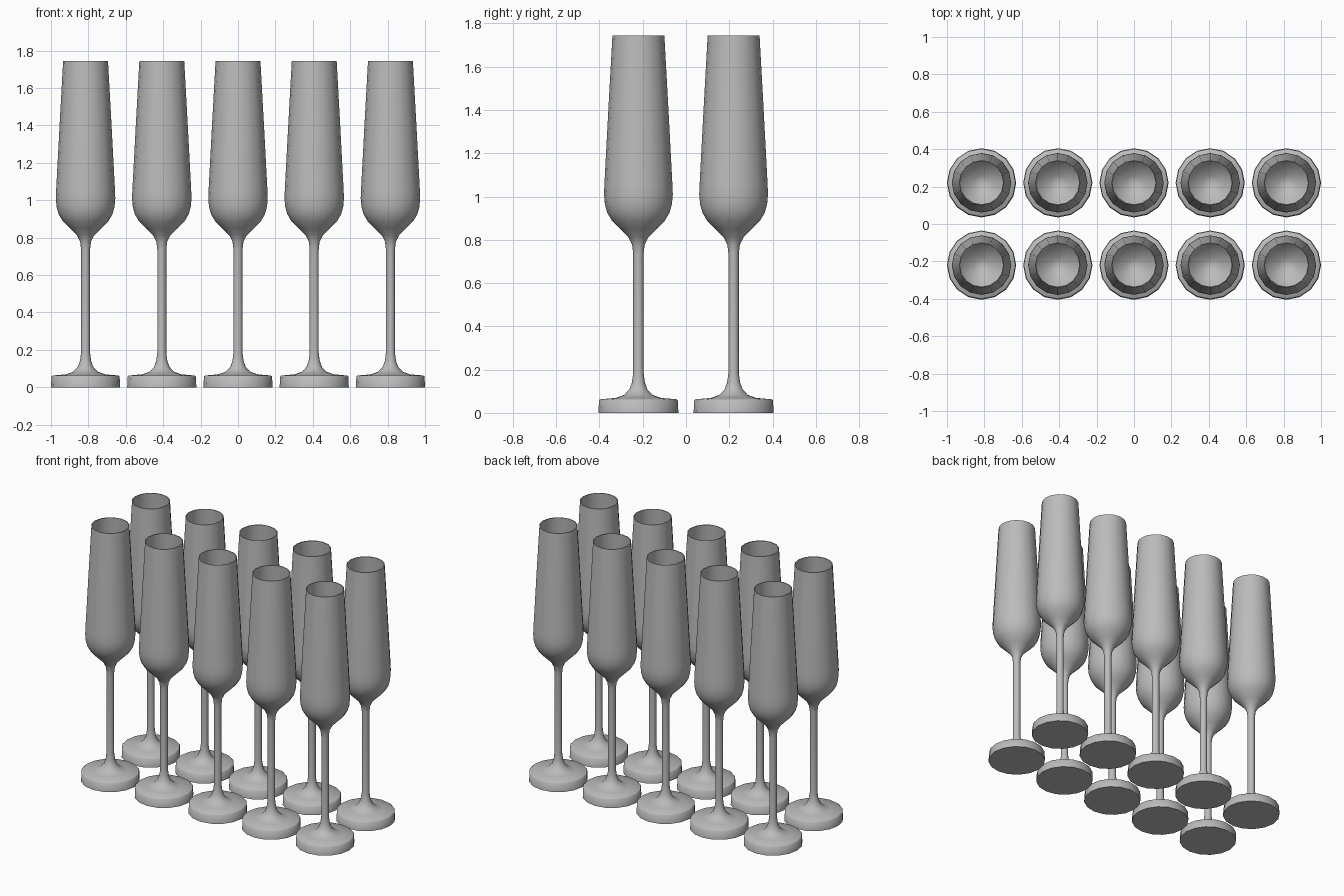
import bpy, bmesh, math

if "Cube" in bpy.data.objects:
    bpy.data.objects.remove(bpy.data.objects["Cube"])

SIDES = 16

# one neutral grey for every glass
grey = bpy.data.materials.new("neutral_grey")
grey.diffuse_color = (0.5, 0.5, 0.5, 1)
grey.use_nodes = True
grey.node_tree.nodes["Principled BSDF"].inputs["Base Color"].default_value = grey.diffuse_color

# (radius, height) from the foot centre, up the outside, over the rim, down inside
PROFILE = [
    (0, 0), (0.185, 0), (0.182, 0.058), (0.176, 0.063),
    (0.105, 0.069), (0.066, 0.083), (0.042, 0.108), (0.030, 0.140), (0.024, 0.185),
    (0.024, 0.735), (0.029, 0.778), (0.046, 0.812), (0.084, 0.850),
    (0.122, 0.888), (0.144, 0.925), (0.155, 0.965), (0.159, 1.01), (0.157, 1.06),
    (0.139, 1.40), (0.120, 1.745),
    (0.115, 1.745), (0.134, 1.40), (0.152, 1.06), (0.154, 1.01), (0.150, 0.967),
    (0.139, 0.929), (0.117, 0.893), (0.080, 0.857), (0.040, 0.825), (0, 0.812),
]


def lathe(name, profile):
    """Revolve the profile round z into a closed mesh."""
    bm = bmesh.new()
    rings = []
    for r, z in profile:
        n = SIDES if r else 1
        rings.append([bm.verts.new((r * math.cos(2 * math.pi * i / SIDES),
                                    r * math.sin(2 * math.pi * i / SIDES), z))
                      for i in range(n)])
    for a, b in zip(rings, rings[1:]):
        for i in range(SIDES):
            j = (i + 1) % SIDES
            if len(a) == 1:
                bm.faces.new((a[0], b[j], b[i]))
            elif len(b) == 1:
                bm.faces.new((a[i], a[j], b[0]))
            else:
                bm.faces.new((a[i], a[j], b[j], b[i]))
    bmesh.ops.recalc_face_normals(bm, faces=bm.faces)
    mesh = bpy.data.meshes.new(name)
    bm.to_mesh(mesh)
    bm.free()
    mesh.materials.append(grey)
    return mesh


# two rows of five flutes sharing one mesh
flute = lathe("flute_glass", PROFILE)
first = None
for row, y in enumerate((-0.22, 0.22)):
    for col in range(5):
        ob = bpy.data.objects.new(f"flute_glass_{row + 1}_{col + 1}", flute)
        ob.location = ((col - 2) * 0.4075, y, 0)
        bpy.context.collection.objects.link(ob)
        first = first or ob

# smooth the shared mesh, keeping the foot and rim edges crisp
bpy.context.view_layer.objects.active = first
first.select_set(True)
bpy.ops.object.shade_smooth_by_angle(angle=math.radians(50))
